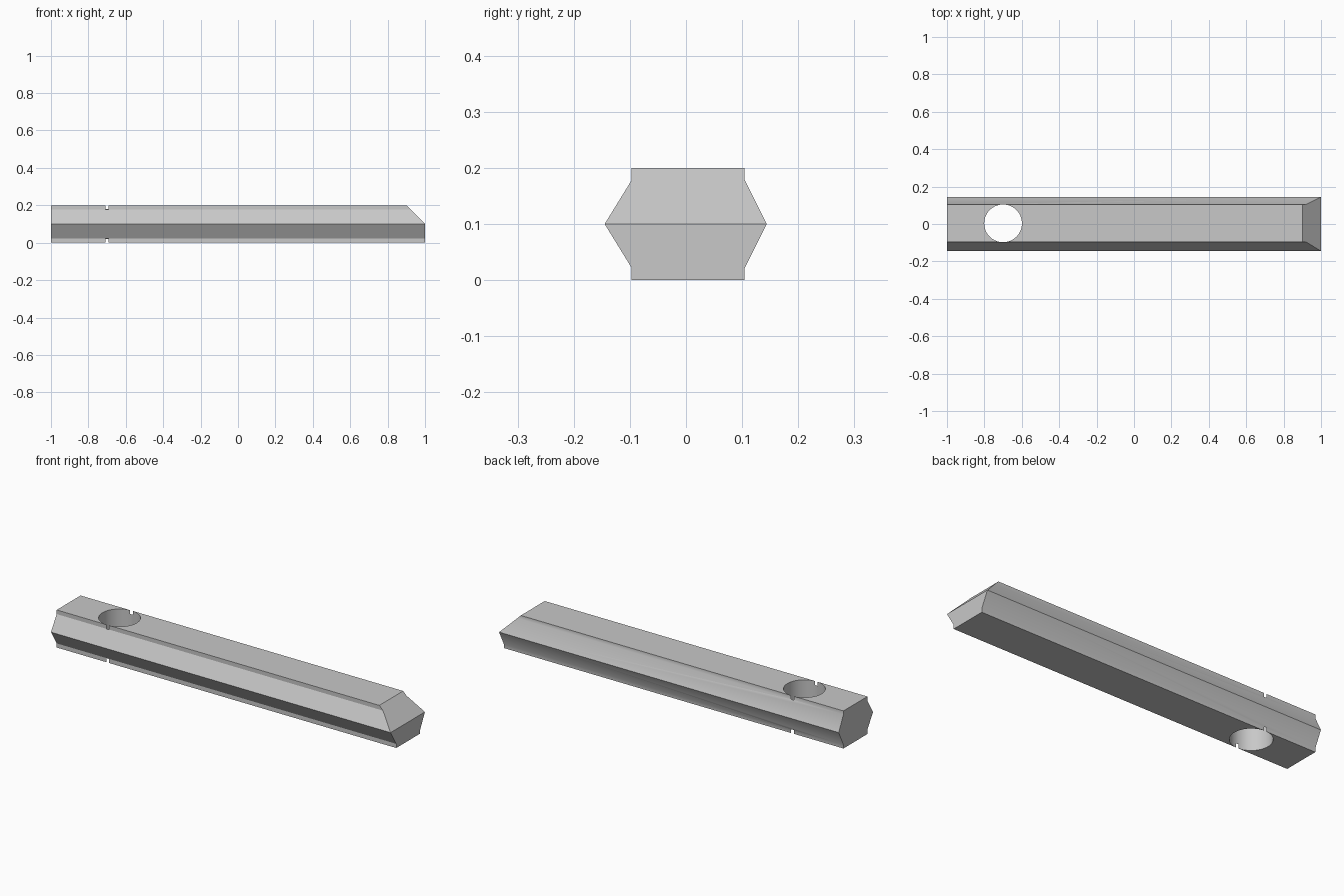
import bpy, bmesh, math
from mathutils import Vector

if "Cube" in bpy.data.objects:
    bpy.data.objects.remove(bpy.data.objects["Cube"])

HOLE_X, HOLE_Y, HOLE_R = -0.70, 0.0035, 0.1008

grey = bpy.data.materials.new("light grey")
grey.diffuse_color = (0.58, 0.58, 0.58, 1)
grey.use_nodes = True
grey.node_tree.nodes["Principled BSDF"].inputs["Base Color"].default_value = grey.diffuse_color

# Bar cross-section (y, z): flat top and bottom, pointed sides
upper = [(-0.145, 0.1), (-0.097, 0.178), (-0.097, 0.2),
         (0.104, 0.2), (0.104, 0.18), (0.144, 0.1)]
lower = [(y, 0.2 - z) for y, z in reversed(upper[1:-1])]

# Extrude the section along x
bm = bmesh.new()
end = bm.faces.new([bm.verts.new((-1, y, z)) for y, z in upper + lower])
ext = bmesh.ops.extrude_face_region(bm, geom=[end], use_keep_orig=True)
bmesh.ops.translate(bm, vec=(2, 0, 0),
                    verts=[g for g in ext["geom"] if isinstance(g, bmesh.types.BMVert)])
bmesh.ops.recalc_face_normals(bm, faces=bm.faces)

# Slanted cut on the upper half of the right end
bmesh.ops.bisect_plane(bm, geom=bm.verts[:] + bm.edges[:] + bm.faces[:], dist=1e-5,
                       plane_co=Vector((0.9, 0, 0.2)), plane_no=Vector((1, 0, 1)),
                       clear_outer=True)
bmesh.ops.holes_fill(bm, edges=[e for e in bm.edges if e.is_boundary], sides=0)
bmesh.ops.recalc_face_normals(bm, faces=bm.faces)
mesh = bpy.data.meshes.new("bar")
bm.to_mesh(mesh)
bm.free()
bar = bpy.data.objects.new("bar", mesh)
bpy.context.collection.objects.link(bar)
mesh.materials.append(grey)

# Vertical through hole, just breaking the side walls
bpy.ops.mesh.primitive_cylinder_add(vertices=96, radius=HOLE_R, depth=0.6,
                                    location=(HOLE_X, HOLE_Y, 0.1))
cutter = bpy.context.object
cutter.name = "hole_cutter"
cutter.hide_render = True
cutter.data.materials.append(grey)

mod = bar.modifiers.new("hole", "BOOLEAN")
mod.operation = "DIFFERENCE"
mod.solver = "EXACT"
mod.object = cutter
bpy.ops.object.select_all(action="DESELECT")
bar.select_set(True)
bpy.context.view_layer.objects.active = bar
bpy.ops.object.modifier_apply(modifier=mod.name)
bpy.data.objects.remove(cutter)

# Smooth hole wall, crisp edges elsewhere
bpy.ops.object.shade_smooth_by_angle(angle=math.radians(30))
